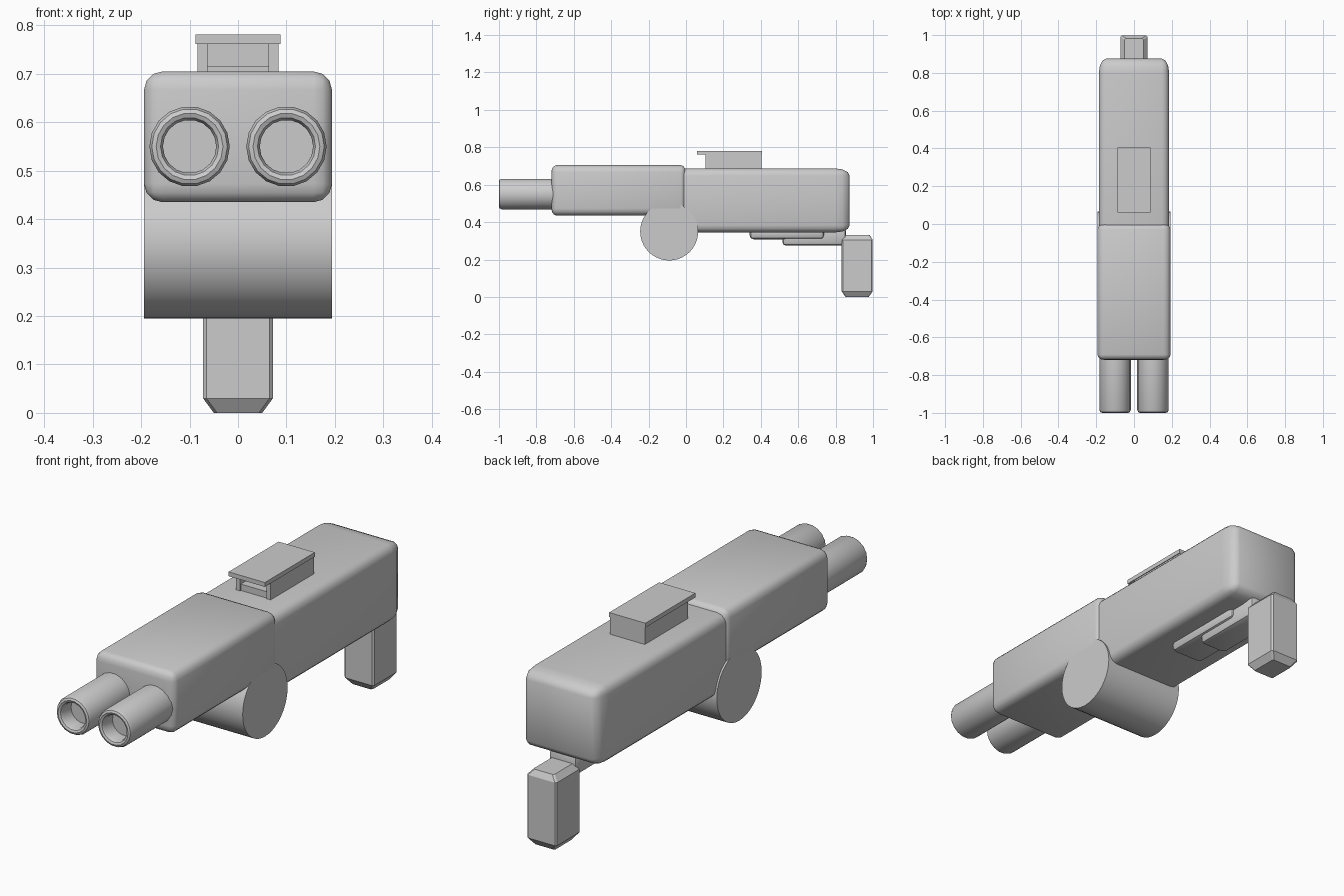
import bpy, bmesh, math
from mathutils import Matrix, Vector

default = bpy.data.objects.get("Cube")
if default:
    bpy.data.objects.remove(default, do_unlink=True)

grey = bpy.data.materials.new("plain grey")
grey.use_nodes = True
colour = (0.6, 0.6, 0.6, 1)
grey.diffuse_color = colour
grey.node_tree.nodes["Principled BSDF"].inputs["Base Color"].default_value = colour


def finish(name, bm, smooth=True):
    """Turn a bmesh into a named, shaded object."""
    bmesh.ops.recalc_face_normals(bm, faces=bm.faces[:])
    mesh = bpy.data.meshes.new(name)
    bm.to_mesh(mesh)
    bm.free()
    mesh.materials.append(grey)
    obj = bpy.data.objects.new(name, mesh)
    bpy.context.collection.objects.link(obj)
    if smooth:
        bpy.ops.object.select_all(action="DESELECT")
        obj.select_set(True)
        bpy.context.view_layer.objects.active = obj
        bpy.ops.object.shade_smooth_by_angle(angle=math.radians(35))
    return obj


def box(name, half_x, y, z, bevel=0, segments=3, stretch=1):
    """Box centred on x; stretch lengthens the bevel along y."""
    bm = bmesh.new()
    bmesh.ops.create_cube(bm, size=1)
    size = Vector((2 * half_x, (y[1] - y[0]) / stretch, z[1] - z[0]))
    bmesh.ops.scale(bm, vec=size, verts=bm.verts)
    if bevel:
        bmesh.ops.bevel(bm, geom=bm.edges[:], offset=bevel, segments=segments,
                        profile=0.5, affect="EDGES", clamp_overlap=True)
    bmesh.ops.scale(bm, vec=(1, stretch, 1), verts=bm.verts)
    bmesh.ops.translate(bm, vec=(0, sum(y) / 2, sum(z) / 2), verts=bm.verts)
    return finish(name, bm, bool(bevel))


# Main housings
box("front_housing", 0.194, (-0.72, 0), (0.435, 0.705), 0.038, stretch=0.75)
box("rear_housing", 0.186, (-0.08, 0.875), (0.345, 0.687), 0.038, stretch=2)

# Cross drum under the joint
bm = bmesh.new()
turn = Matrix.Translation((0, -0.09, 0.35)) @ Matrix.Rotation(math.pi / 2, 4, "Y")
bmesh.ops.create_cone(bm, cap_ends=True, segments=40, radius1=0.155,
                      radius2=0.155, depth=0.388, matrix=turn)
finish("cross_drum", bm)

# Twin barrels, turned from a profile of (radius, y)
profile = [(0, -0.93), (0.055, -0.93), (0.055, -0.985), (0.06, -0.996),
           (0.069, -1), (0.078, -0.996), (0.083, -0.985), (0.083, -0.68), (0, -0.68)]
for side, x in (("left", 0.1), ("right", -0.1)):
    bm = bmesh.new()
    points = [bm.verts.new((x + r, y, 0.55)) for r, y in profile]
    edges = [bm.edges.new(pair) for pair in zip(points, points[1:])]
    bmesh.ops.spin(bm, geom=points + edges, cent=(x, 0, 0.55), axis=(0, 1, 0),
                   angle=math.tau, steps=18)
    bmesh.ops.remove_doubles(bm, verts=bm.verts[:], dist=0.0001)
    finish(side + "_barrel", bm)

# Sight: hollow shell, open at the front, under an overhanging plate
box("sight_plate", 0.0875, (0.06, 0.405), (0.762, 0.781))
box("sight_back", 0.084, (0.2, 0.404), (0.67, 0.764))
box("sight_floor", 0.07, (0.11, 0.22), (0.67, 0.715))
for side, sign in (("left", 1), ("right", -1)):
    wall = box("sight_wall_" + side, 0.0105, (0.105, 0.21), (0.67, 0.764))
    wall.location.x = sign * 0.0735

# Underside catch and grip mount
box("lower_rail", 0.08, (0.34, 0.74), (0.308, 0.37), 0.022, 2)
box("grip_mount", 0.066, (0.515, 0.855), (0.275, 0.37), 0.018, 2)

# Rear grip: chamfered block lofted through rectangular sections
bm = bmesh.new()
sections = [(0, 0.05, 0.062), (0.03, 0.072, 0.083), (0.305, 0.072, 0.083), (0.33, 0.05, 0.068)]
rings = []
for z, hx, hy in sections:
    cut = 0.007
    corners = []
    for sx, sy in ((1, 1), (-1, 1), (-1, -1), (1, -1)):
        ends = [(sx * hx, sy * (hy - cut)), (sx * (hx - cut), sy * hy)]
        corners += ends if sx * sy > 0 else ends[::-1]
    rings.append([bm.verts.new((px, 0.915 + py, z)) for px, py in corners])
for low, high in zip(rings, rings[1:]):
    for i in range(len(low)):
        j = (i + 1) % len(low)
        bm.faces.new((low[i], low[j], high[j], high[i]))
bm.faces.new(rings[0])
bm.faces.new(rings[-1])
finish("rear_grip", bm, False)
